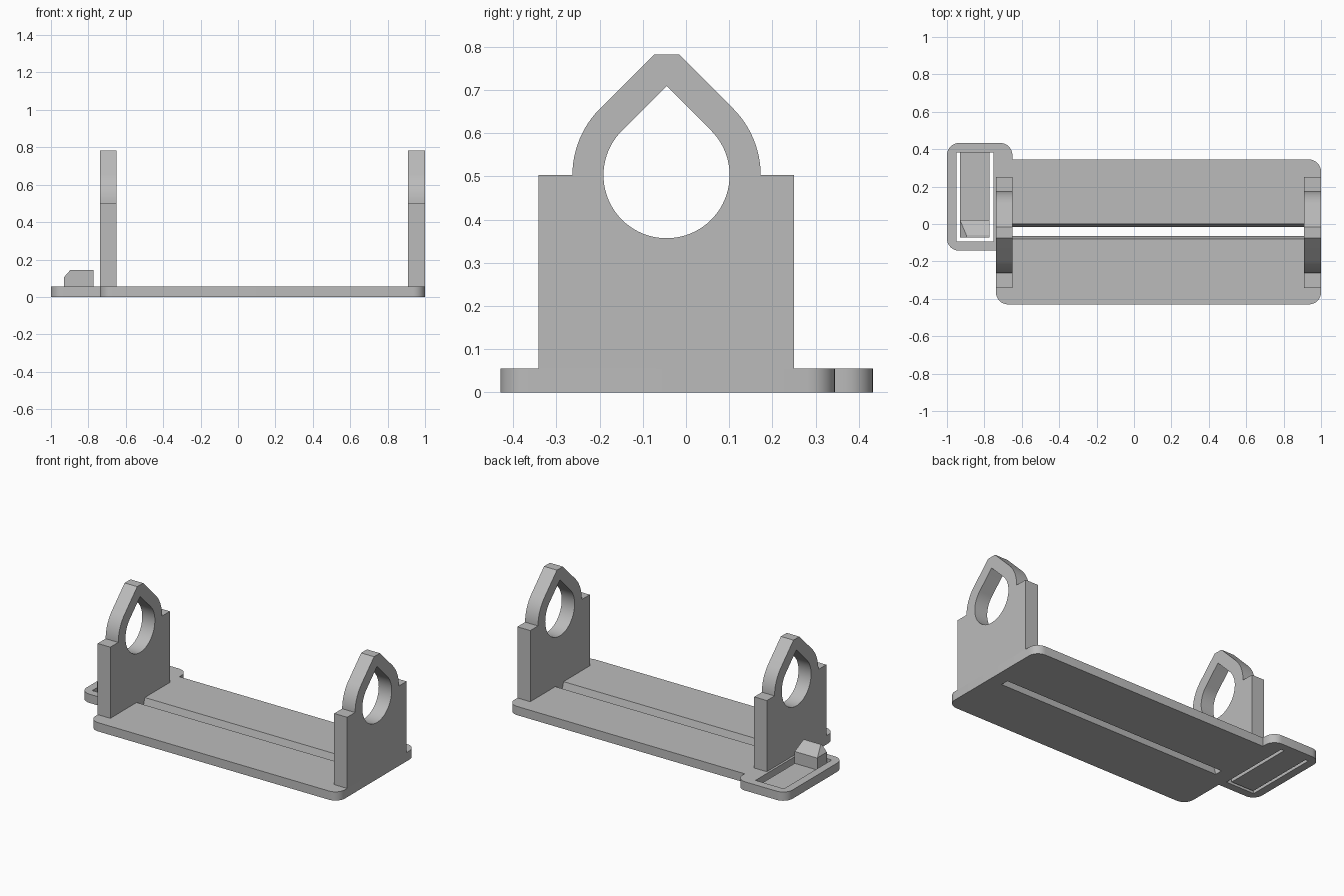
import bpy, bmesh, math
from mathutils import Vector

cube = bpy.data.objects.get("Cube")
if cube:
    bpy.data.objects.remove(cube, do_unlink=True)

grey = bpy.data.materials.new("light_grey")
grey.use_nodes = True
colour = (0.5, 0.5, 0.5, 1)
grey.diffuse_color = colour
grey.node_tree.nodes["Principled BSDF"].inputs["Base Color"].default_value = colour

PLATE_H = 0.055


def prism(name, profile, axis, start, end):
    """Extrude a closed 2D profile along x or z."""
    def place(p, d):
        return (d, p[0], p[1]) if axis == "x" else (p[0], p[1], d)
    bm = bmesh.new()
    rings = [[bm.verts.new(place(p, d)) for p in profile] for d in (start, end)]
    for ring in rings:
        bm.faces.new(ring)
    count = len(profile)
    for i in range(count):
        j = (i + 1) % count
        bm.faces.new((rings[0][i], rings[0][j], rings[1][j], rings[1][i]))
    bmesh.ops.recalc_face_normals(bm, faces=bm.faces)
    mesh = bpy.data.meshes.new(name)
    bm.to_mesh(mesh)
    bm.free()
    mesh.materials.append(grey)
    obj = bpy.data.objects.new(name, mesh)
    bpy.context.collection.objects.link(obj)
    return obj


def arc(cx, cy, r, a, b, steps):
    angles = [math.radians(a + (b - a) * i / steps) for i in range(steps + 1)]
    return [(cx + r * math.cos(t), cy + r * math.sin(t)) for t in angles]


def rounded(corners, r):
    """Outline whose flagged right-angle corners become quarter arcs."""
    points = []
    for i, (x, y, is_round) in enumerate(corners):
        here = Vector((x, y))
        if not is_round:
            points.append((x, y))
            continue
        back = (Vector(corners[i - 1][:2]) - here).normalized()
        ahead = (Vector(corners[(i + 1) % len(corners)][:2]) - here).normalized()
        centre = here + (back + ahead) * r
        for k in range(9):
            t = math.pi / 2 * k / 8
            points.append(tuple(centre - ahead * r * math.cos(t) - back * r * math.sin(t)))
    return points


def rect(x0, x1, y0, y1):
    return [(x0, y0), (x1, y0), (x1, y1), (x0, y1)]


def cut(obj, cutter):
    mod = obj.modifiers.new("cut", "BOOLEAN")
    mod.operation = "DIFFERENCE"
    mod.solver = "EXACT"
    mod.object = cutter
    cutter.hide_render = True
    bpy.context.view_layer.objects.active = obj
    bpy.ops.object.modifier_apply(modifier=mod.name)
    bpy.data.objects.remove(cutter, do_unlink=True)


def smooth(obj):
    bpy.ops.object.select_all(action="DESELECT")
    obj.select_set(True)
    bpy.context.view_layer.objects.active = obj
    bpy.ops.object.shade_smooth_by_angle(angle=math.radians(25))


# Base plate with the latch tab on its right
outline = rounded([(-0.738, -0.43, True), (1, -0.43, True), (1, 0.345, True),
                   (-0.65, 0.345, False), (-0.65, 0.433, True), (-1, 0.433, True),
                   (-1, -0.143, True), (-0.738, -0.143, False)], 0.065)
base = prism("base_plate", outline, "z", 0, PLATE_H)

# Long tapered slot between the end walls
slot_top, slot_low, e = (-0.081, 0.001), (-0.065, -0.015), 0.0
slot = prism("slot_cutter", [(slot_low[0], -0.02), (slot_low[1], -0.02),
                             (slot_low[1], 0), (slot_top[1], PLATE_H),
                             (slot_top[1], 0.08), (slot_top[0], 0.08),
                             (slot_top[0], PLATE_H), (slot_low[0], 0)],
             "x", -0.65, 0.91)
cut(base, slot)

# Opening around the latch
cut(base, prism("opening_cutter", rect(-0.95, -0.752, -0.093, 0.382), "z", -0.1, 0.1))
smooth(base)

# Flexible latch: thin tongue with a wedge catch at its free end
tongue = prism("latch_tongue", [(0.382, 0), (-0.073, 0), (-0.073, 0.145), (-0.06, 0.145),
                                (0.022, 0.105), (0.022, 0.03), (0.382, 0.03)],
               "x", -0.93, -0.773)
bm = bmesh.new()
bm.from_mesh(tongue.data)
result = bmesh.ops.bisect_plane(bm, geom=bm.verts[:] + bm.edges[:] + bm.faces[:],
                                plane_co=(-0.93, 0, 0.106), plane_no=(-0.04, 0, 0.035),
                                clear_outer=True)
bmesh.ops.holes_fill(bm, edges=[g for g in bm.edges if g.is_boundary], sides=0)
bmesh.ops.recalc_face_normals(bm, faces=bm.faces)
bm.to_mesh(tongue.data)
bm.free()

# End walls, each with a pointed hood and a teardrop hole
CY, CZ, OUTER, INNER, PEAK = -0.045, 0.503, 0.218, 0.146, 0.782
flat = OUTER * math.sqrt(2) - (PEAK - CZ)
wall_profile = ([(-0.342, PLATE_H), (0.25, PLATE_H), (0.25, CZ)]
                + arc(CY, CZ, OUTER, 0, 45, 12)
                + [(CY + flat, PEAK), (CY - flat, PEAK)]
                + arc(CY, CZ, OUTER, 135, 180, 12)
                + [(-0.342, CZ)])
hole_profile = arc(CY, CZ, INNER, 135, 405, 60) + [(CY, CZ + INNER * math.sqrt(2))]
for name, x0, x1 in (("right_wall", -0.738, -0.65), ("left_wall", 0.91, 1.0)):
    wall = prism(name, wall_profile, "x", x0, x1)
    cut(wall, prism("hole_cutter", hole_profile, "x", x0 - 0.1, x1 + 0.1))
    smooth(wall)
